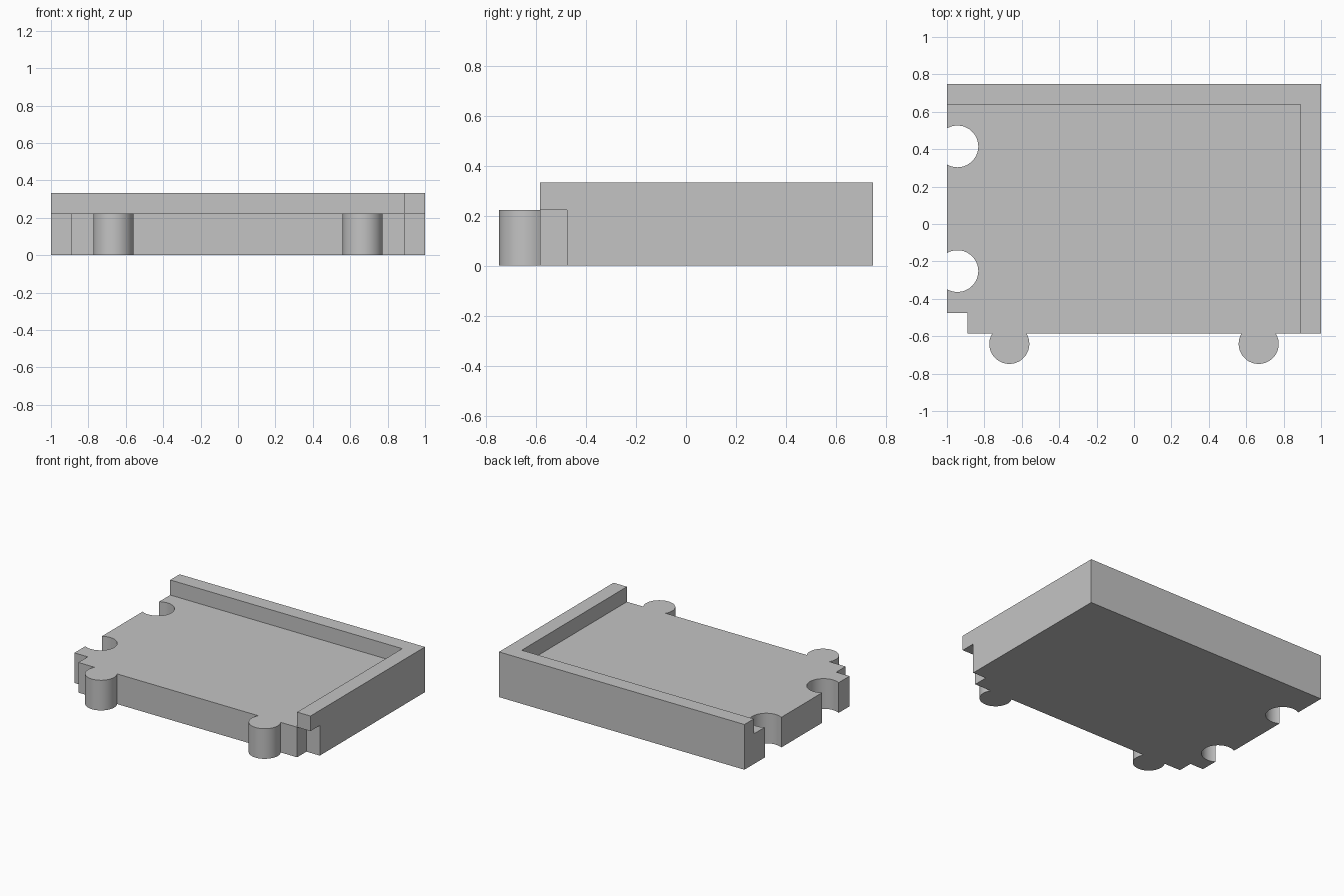
import bpy
import bmesh
from math import asin, acos, cos, sin, pi, radians

cube = bpy.data.objects.get("Cube")
if cube:
    bpy.data.objects.remove(cube, do_unlink=True)

# Main sizes
FRONT, BACK = -0.585, 0.748
FLOOR, TOP = 0.222, 0.333
WALL = 0.109
OFFSET = 0.056
PEG_R, SLOT_R = 0.107, 0.1115
MIDDLE = (FRONT + BACK) / 2
SPACING = 1 / 3

grey = bpy.data.materials.new("plain grey")
grey.use_nodes = True
grey.diffuse_color = (0.55, 0.55, 0.55, 1)
shader = next(n for n in grey.node_tree.nodes if n.type == "BSDF_PRINCIPLED")
shader.inputs["Base Color"].default_value = grey.diffuse_color


def arc(cx, cy, r, start, end, steps=48):
    angles = [start + (end - start) * i / steps for i in range(steps + 1)]
    return [(cx + r * cos(a), cy + r * sin(a)) for a in angles]


def prism(name, outline, bottom, top):
    """Extrude a closed outline straight up."""
    bm = bmesh.new()
    base = bm.faces.new([bm.verts.new((x, y, bottom)) for x, y in outline])
    raised = bmesh.ops.extrude_face_region(bm, geom=[base], use_keep_orig=True)
    verts = [v for v in raised["geom"] if isinstance(v, bmesh.types.BMVert)]
    bmesh.ops.translate(bm, verts=verts, vec=(0, 0, top - bottom))
    bmesh.ops.recalc_face_normals(bm, faces=bm.faces)
    mesh = bpy.data.meshes.new(name)
    bm.to_mesh(mesh)
    bm.free()
    mesh.materials.append(grey)
    obj = bpy.data.objects.new(name, mesh)
    bpy.context.collection.objects.link(obj)
    bpy.ops.object.select_all(action="DESELECT")
    obj.select_set(True)
    bpy.context.view_layer.objects.active = obj
    bpy.ops.object.shade_smooth_by_angle(angle=radians(30))
    return obj


# Floor tile: pegs on the front, slots on one side, notched front corners
lift = asin(OFFSET / PEG_R)
sweep = acos(-OFFSET / SLOT_R)
outline = [(-1 + WALL, FRONT)]
for x in (-2 / 3, 2 / 3):
    outline += arc(x, FRONT - OFFSET, PEG_R, pi - lift, 2 * pi + lift)
outline += [(1 - WALL, FRONT), (1 - WALL, FRONT + WALL), (1, FRONT + WALL),
            (1, BACK), (-1, BACK)]
for y in (MIDDLE + SPACING, MIDDLE - SPACING):
    outline += arc(-1 + OFFSET, y, SLOT_R, sweep, -sweep)
outline += [(-1, FRONT + WALL), (-1 + WALL, FRONT + WALL)]
prism("floor_tile", outline, 0, FLOOR)

# Raised corner wall, overhanging the front notch
prism("corner_wall", [(1 - WALL, FRONT), (1, FRONT), (1, BACK), (-1, BACK),
                      (-1, BACK - WALL), (1 - WALL, BACK - WALL)], FLOOR, TOP)
